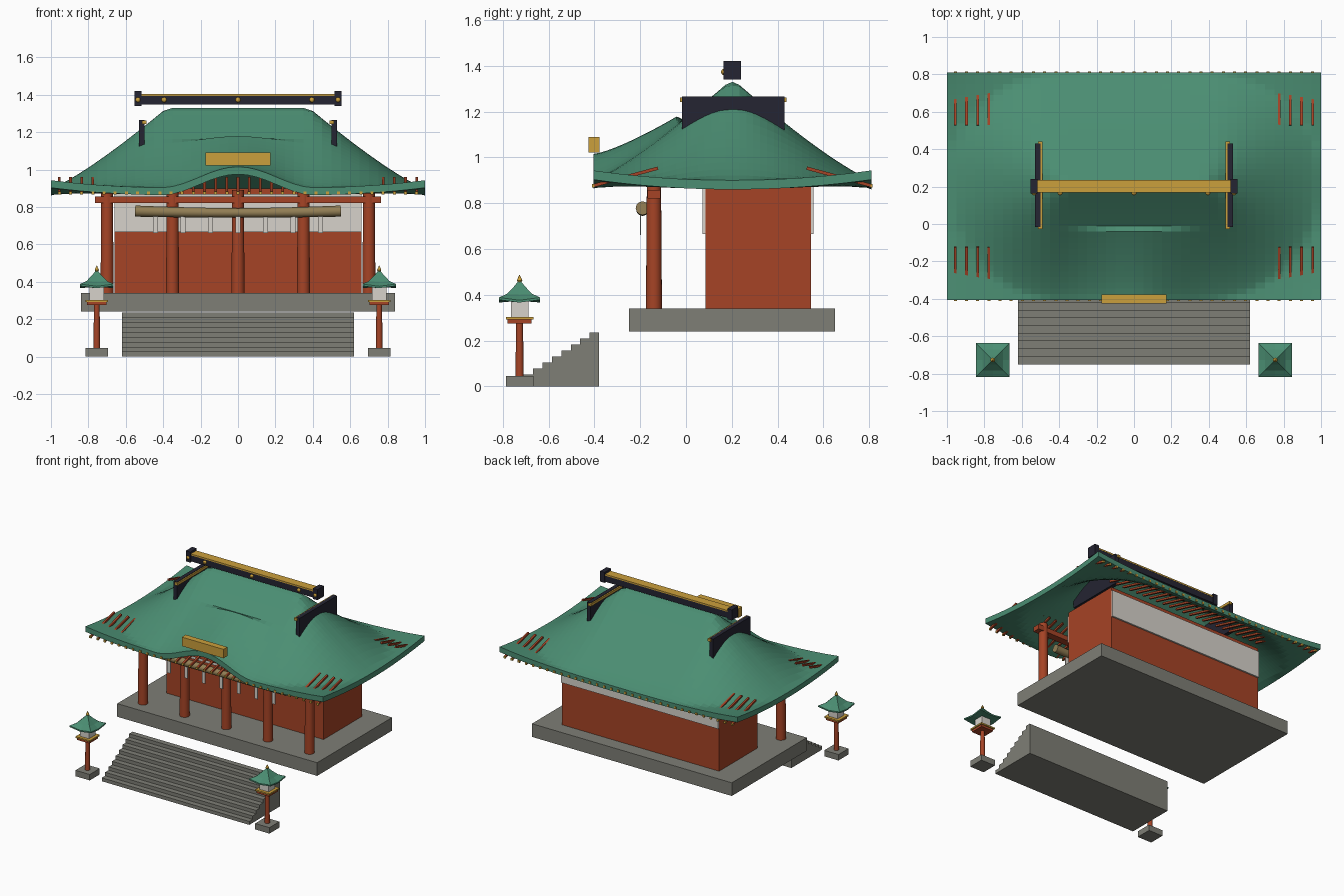
import bpy, bmesh, math
from mathutils import Vector

if "Cube" in bpy.data.objects:
    bpy.data.objects.remove(bpy.data.objects["Cube"])


def mat(name, rgb):
    m = bpy.data.materials.new(name)
    m.diffuse_color = (*rgb, 1)
    m.use_nodes = True
    m.node_tree.nodes["Principled BSDF"].inputs["Base Color"].default_value = m.diffuse_color
    return m


GREEN = mat("roof green", (0.07, 0.27, 0.17))
RED = mat("vermilion", (0.38, 0.057, 0.019))
GREY = mat("stone grey", (0.21, 0.21, 0.18))
DARK = mat("ridge black", (0.018, 0.018, 0.032))
GOLD = mat("gold", (0.6, 0.35, 0.045))
WHITE = mat("plaster white", (0.68, 0.65, 0.6))
ROPE = mat("straw", (0.29, 0.21, 0.09))


def make(name, bm, material):
    bmesh.ops.recalc_face_normals(bm, faces=bm.faces)
    me = bpy.data.meshes.new(name)
    bm.to_mesh(me)
    bm.free()
    me.materials.append(material)
    ob = bpy.data.objects.new(name, me)
    bpy.context.collection.objects.link(ob)
    return ob


def box(name, x, y, z, material):
    """Box from (min, max) pairs."""
    bm = bmesh.new()
    bmesh.ops.create_cube(bm, size=1)
    for v in bm.verts:
        v.co = [a + (c + 0.5) * (b - a) for (a, b), c in zip((x, y, z), v.co)]
    return make(name, bm, material)


def cone(name, loc, r1, r2, z0, z1, material, sides=20):
    bm = bmesh.new()
    bmesh.ops.create_cone(bm, cap_ends=True, segments=sides, radius1=r1, radius2=r2, depth=z1 - z0)
    bmesh.ops.translate(bm, verts=bm.verts, vec=(*loc, (z0 + z1) / 2))
    ob = make(name, bm, material)
    for p in ob.data.polygons:
        p.use_smooth = abs(p.normal.z) < 0.9
    return ob


def bar(name, a, b, size, material):
    """Square bar between two points in a y-z plane."""
    a, b = Vector(a), Vector(b)
    bm = bmesh.new()
    bmesh.ops.create_cube(bm, size=1)
    bmesh.ops.scale(bm, verts=bm.verts, vec=(size, (b - a).length, size))
    d = b - a
    ang = math.atan2(d.z, d.y)
    for v in bm.verts:
        x, y, z = v.co
        v.co = Vector((x, y * math.cos(ang) - z * math.sin(ang),
                       y * math.sin(ang) + z * math.cos(ang))) + (a + b) / 2
    return make(name, bm, material)


# Stone platform and stairs
box("platform", (-0.84, 0.84), (-0.25, 0.65), (0.24, 0.34), GREY)
N, Y0, Y1, H = 9, -0.75, -0.38, 0.235
prof = [(Y1, 0), (Y0, 0)]
for i in range(N):
    y = Y0 + (Y1 - Y0) * i / N
    prof += [(y, H * (i + 1) / N), (y + (Y1 - Y0) / N, H * (i + 1) / N)]
prof = [p for i, p in enumerate(prof) if p not in prof[:i]]
bm = bmesh.new()
f = bm.faces.new([bm.verts.new((-0.62, y, z)) for y, z in prof])
ext = bmesh.ops.extrude_face_region(bm, geom=[f])
bmesh.ops.translate(bm, vec=(1.24, 0, 0), verts=[g for g in ext["geom"] if isinstance(g, bmesh.types.BMVert)])
make("stairs", bm, GREY)

# Hall body with plaster bands on front and back
box("hall_wall", (-0.66, 0.66), (0.085, 0.545), (0.34, 0.9), RED)
box("front_plaster", (-0.66, 0.66), (0.073, 0.086), (0.665, 0.87), WHITE)
box("back_plaster", (-0.66, 0.66), (0.544, 0.557), (0.665, 0.87), WHITE)

# Porch columns and beam
for i in range(-2, 3):
    cone("porch_column", (i * 0.35, -0.14), 0.035, 0.031, 0.34, 0.89, RED)
box("porch_beam", (-0.765, 0.765), (-0.168, -0.112), (0.82, 0.857), RED)

# Straw rope with hanging paper strips
cu = bpy.data.curves.new("rope", "CURVE")
cu.dimensions = "3D"
cu.bevel_depth, cu.bevel_resolution, cu.use_fill_caps = 0.028, 4, True
sp = cu.splines.new("POLY")
sp.points.add(8)
for i, p in enumerate(sp.points):
    t = i / 4 - 1
    p.co = (0.55 * t, -0.19, 0.769 + 0.009 * t * t, 1)
    p.radius = 0.86 + 0.2 * abs(t)
cu.materials.append(ROPE)
bpy.context.collection.objects.link(bpy.data.objects.new("rope", cu))
for i in range(-3, 4):
    box("paper_strip", (i * 0.147 - 0.013, i * 0.147 + 0.013), (-0.202, -0.196), (0.66, 0.76), WHITE)

# Main roof: curved sheet with raised corners and an arched front gable
YC, YH = 0.2025, 0.6075


def roof_z(x, y):
    u = max(0, abs(x) - 0.38) / 0.62
    v = max(0, abs(y - YC) - 0.015) / (YH - 0.015)
    z = 0.9 + 0.43 * max(0, 1 - math.hypot(u, v)) ** 1.2
    z += 0.043 * abs(x) ** 3 * (abs(y - YC) / YH) ** 2
    if y < -0.03 and abs(x) < 0.42:
        z += (0.115 - 0.21 * (y + 0.405)) * math.cos(x / 0.42 * math.pi / 2) ** 2
    return z


bm = bmesh.new()
bmesh.ops.create_grid(bm, x_segments=40, y_segments=40, size=1)
for v in bm.verts:
    x, y = v.co.x, YC + v.co.y * YH
    v.co = (x, y, roof_z(x, y))
roof = make("main_roof", bm, GREEN)
if roof.data.polygons[0].normal.z < 0:
    roof.data.flip_normals()
# close the sheet straight downwards
bm = bmesh.new()
bm.from_mesh(roof.data)
ext = bmesh.ops.extrude_face_region(bm, geom=bm.faces[:], use_keep_orig=True)
bmesh.ops.translate(bm, vec=(0, 0, -0.04), verts=[g for g in ext["geom"] if isinstance(g, bmesh.types.BMVert)])
bmesh.ops.recalc_face_normals(bm, faces=bm.faces)
bm.to_mesh(roof.data)
bm.free()

# Rafters with gold tips along front and back eaves
for i in range(-16, 17):
    x = i * 0.0597
    for s in (-1, 1):
        tip = (x, YC + s * 0.608, 0.876)
        bar("rafter", (x, YC + s * 0.325, 0.953), tip, 0.014, RED)
        box("rafter_tip", (x - 0.008, x + 0.008), (tip[1] - 0.005, tip[1] + 0.005), (0.868, 0.884), GOLD)

# Ridge beam with gold cap and studs
box("ridge_beam", (-0.53, 0.53), (0.17, 0.235), (1.347, 1.395), DARK)
box("ridge_cap", (-0.515, 0.515), (0.169, 0.236), (1.393, 1.404), GOLD)
for s in (-1, 1):
    box("ridge_end", sorted((s * 0.515, s * 0.553)), (0.163, 0.24), (1.34, 1.42), DARK)
for x in (-0.535, -0.395, 0, 0.395, 0.535):
    bm = bmesh.new()
    bmesh.ops.create_uvsphere(bm, u_segments=12, v_segments=8, radius=0.014)
    bmesh.ops.translate(bm, verts=bm.verts, vec=(x, 0.167, 1.373))
    make("ridge_stud", bm, GOLD)

# Gable boards with gold trim, and gold plaque over the arch
for s in (-1, 1):
    box("gable_board", sorted((s * 0.5, s * 0.53)), (-0.017, 0.43), (1.03, 1.265), DARK)
    box("gable_trim", sorted((s * 0.49, s * 0.514)), (-0.027, 0.44), (1.243, 1.262), GOLD)
box("gold_plaque", (-0.175, 0.175), (-0.425, -0.378), (1.022, 1.09), GOLD)

# Pair of lanterns
for s in (-1, 1):
    cx, cy = s * 0.755, -0.727

    def block(name, r, z0, z1, m):
        box(name, (cx - r, cx + r), (cy - r, cy + r), (z0, z1), m)

    block("lantern_base", 0.06, 0, 0.045, GREY)
    cone("lantern_post", (cx, cy), 0.018, 0.015, 0.045, 0.28, RED, 12)
    block("lantern_tray", 0.052, 0.275, 0.293, RED)
    block("lantern_tray_rim", 0.06, 0.291, 0.302, GOLD)
    block("lantern_box", 0.038, 0.302, 0.376, WHITE)
    bm = bmesh.new()
    rings = []
    for r, z, lift in ((0.04, 0.37, 0), (0.09, 0.366, 0.012), (0.09, 0.376, 0.012),
                       (0.055, 0.402, 0.002), (0.025, 0.435, 0), (0.005, 0.46, 0)):
        rings.append([bm.verts.new((cx + r * a, cy + r * b, z + (lift if a * b else 0))) for a, b in
                      ((-1, -1), (0, -1), (1, -1), (1, 0), (1, 1), (0, 1), (-1, 1), (-1, 0))])
    for lo, hi in zip(rings, rings[1:]):
        for k in range(8):
            bm.faces.new((lo[k], lo[(k + 1) % 8], hi[(k + 1) % 8], hi[k]))
    bm.faces.new(rings[0])
    bm.faces.new(rings[-1])
    make("lantern_roof", bm, GREEN)
    cone("lantern_finial_base", (cx, cy), 0.006, 0.012, 0.45, 0.463, GOLD, 10)
    cone("lantern_finial", (cx, cy), 0.012, 0.001, 0.463, 0.487, GOLD, 10)
